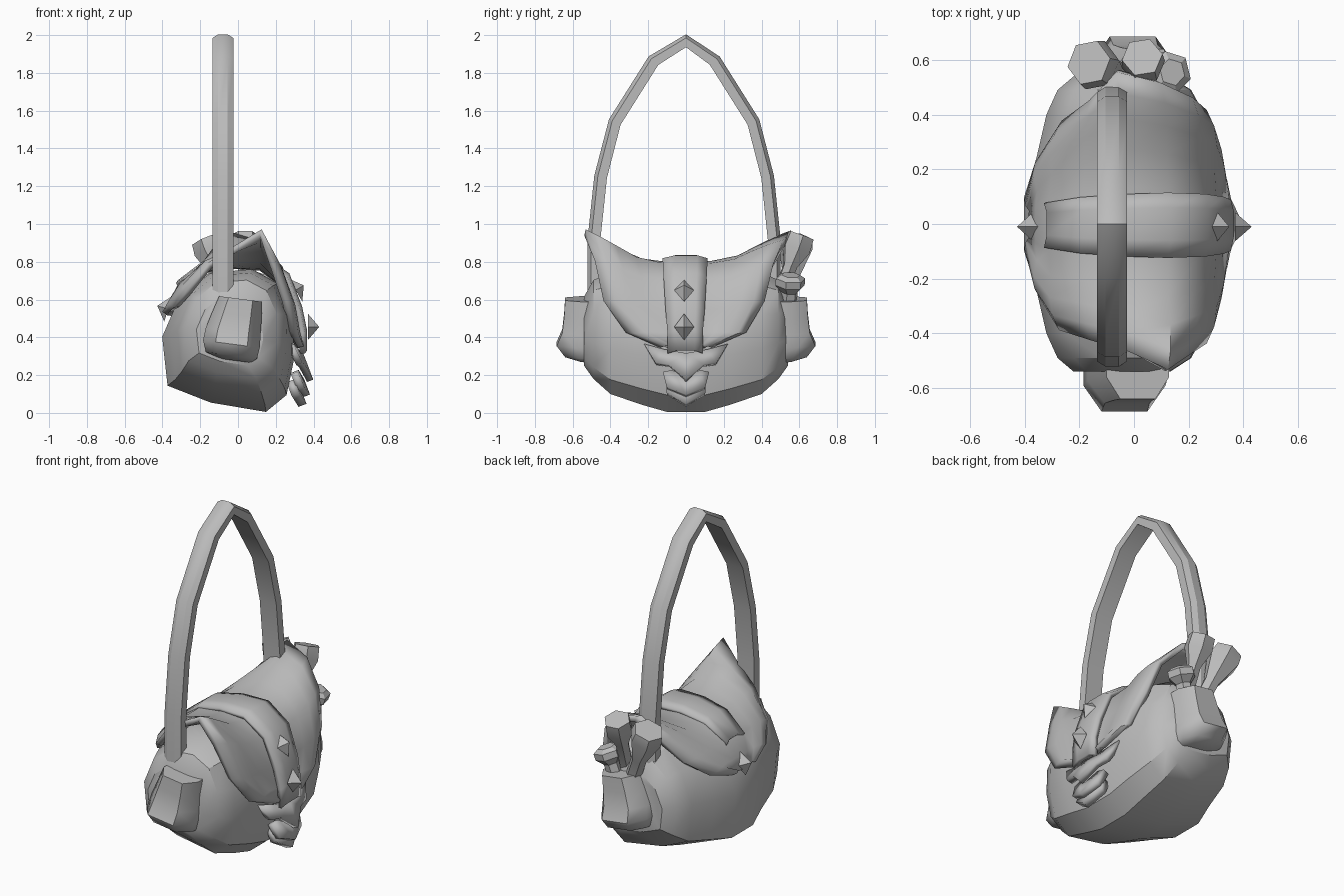
import bpy, bmesh, math
from mathutils import Vector

if "Cube" in bpy.data.objects:
    bpy.data.objects.remove(bpy.data.objects["Cube"])

grey = bpy.data.materials.new("plain grey")
grey.diffuse_color = (0.5, 0.5, 0.5, 1)
grey.use_nodes = True
grey.node_tree.nodes["Principled BSDF"].inputs["Base Color"].default_value = grey.diffuse_color


def finish(name, bm, angle=35):
    """Turn a bmesh into a named, smooth shaded object."""
    bmesh.ops.recalc_face_normals(bm, faces=bm.faces)
    me = bpy.data.meshes.new(name)
    bm.to_mesh(me)
    bm.free()
    me.materials.append(grey)
    ob = bpy.data.objects.new(name, me)
    bpy.context.collection.objects.link(ob)
    bpy.ops.object.select_all(action='DESELECT')
    ob.select_set(True)
    bpy.context.view_layer.objects.active = ob
    bpy.ops.object.shade_smooth_by_angle(angle=math.radians(angle))
    return ob


def loft(name, rings, closed=True, caps=True, angle=35):
    """Skin a list of point rings (closed) or rows (open)."""
    bm = bmesh.new()
    rows = [[bm.verts.new(p) for p in r] for r in rings]
    n = len(rows[0])
    for a, b in zip(rows, rows[1:]):
        for i in range(n if closed else n - 1):
            j = (i + 1) % n
            bm.faces.new((a[i], a[j], b[j], b[i]))
    if caps and closed:
        bm.faces.new(rows[0])
        bm.faces.new(rows[-1])
    return finish(name, bm, angle)


def thicken(ob, t):
    m = ob.modifiers.new("thickness", 'SOLIDIFY')
    m.thickness = t
    m.offset = 0


# Bag body: one cross-section, lofted lengthwise with shrinking ends
section = [(-.15, .05), (.15, .0), (.26, .09), (.3, .28), (.295, .5), (.22, .68),
           (.08, .76), (-.16, .74), (-.32, .62), (-.42, .4), (-.39, .14)]
# y, left scale, right scale, bottom, top
half_body = [(.1, .95, .99, .005, .77), (.24, .83, .96, .045, .77), (.4, .73, .88, .1, .75),
             (.49, .62, .74, .18, .71), (.54, .46, .52, .25, .62)]
body = []
for y, sl, sr, zb, zt in [(-y, *r) for y, *r in reversed(half_body)] + half_body:
    body.append([(-.05 + (x + .05) * (sl if x < -.05 else sr), y, zb + (zt - zb) * z / .77)
                 for x, z in section])
loft("bag_body", body, angle=32)

# Flap: saddle shaped sheet, (middle x, z), (front end x, y, z), (back end x, y, z)
flap_rows = [((-.37, .52), (-.365, -.1, .53), (-.365, .1, .53)),
             ((-.345, .59), (-.325, -.27, .56), (-.325, .25, .57)),
             ((-.30, .68), (-.26, -.38, .64), (-.25, .37, .66)),
             ((-.18, .76), (-.15, -.42, .78), (-.15, .45, .79)),
             ((-.02, .78), (-.01, -.47, .87), (-.06, .56, .95)),
             ((.12, .77), (.12, -.535, .955), (.09, .52, .9)),
             ((.23, .69), (.18, -.48, .8), (.2, .46, .78)),
             ((.285, .54), (.25, -.43, .59), (.25, .41, .59)),
             ((.305, .42), (.28, -.31, .43), (.28, .31, .43)),
             ((.32, .35), (.31, -.13, .36), (.31, .13, .36))]
flap = []
for (mx, mz), a, b in flap_rows:
    row = []
    out = Vector((mx + .03, 0, mz - .42)).normalized() * .018
    for v in (-1, -.86, -.7, -.5, -.25, 0, .25, .5, .7, .86, 1):
        ex, ey, ez = a if v < 0 else b
        k = abs(v) ** 2.2
        d = out if .6 < abs(v) < .9 else Vector()
        row.append((mx + (ex - mx) * k + d.x, abs(v) * ey, mz + (ez - mz) * k + d.z))
    flap.append(row)
thicken(loft("flap", flap, closed=False, angle=50), .035)

# Strap running over the middle of the flap
strap_path = [(-.31, .69), (-.18, .79), (-.03, .82), (.13, .82), (.26, .73),
              (.325, .56), (.35, .44), (.35, .33)]
strap = [[(x - .01, -w - .005, z - .015), (x, -w * .5, z), (x, w * .5, z), (x - .01, w - .005, z - .015)]
         for (x, z), w in zip(strap_path, (.08, .1, .11, .115, .11, .1, .09, .09))]
thicken(loft("closing_strap", strap, closed=False), .03)


# Pyramid studs
def stud(name, pos, normal, r, h):
    n = Vector(normal).normalized()
    side = Vector((0, 1, 0))
    up = n.cross(side)
    p = Vector(pos)
    bm = bmesh.new()
    base = [bm.verts.new(p + q) for q in (side * r * .75, up * r, -side * r * .75, -up * r)]
    tip = bm.verts.new(p + n * h)
    bm.faces.new(base)
    for i in range(4):
        bm.faces.new((base[i], base[(i + 1) % 4], tip))
    finish(name, bm, 10)


stud("upper_stud", (.305, -.01, .65), (.85, 0, .5), .07, .05)
stud("lower_stud", (.37, -.01, .455), (1, 0, 0), .07, .06)
stud("back_stud", (-.37, -.01, .55), (-1, 0, .3), .07, .06)


# Clasp: drooping wing plate and chevrons hung below it
def chevron(name, outline, x_of_z, t):
    pts = outline + [(-y, z) for y, z in reversed(outline) if y > 0]
    bm = bmesh.new()
    bm.faces.new([bm.verts.new((x_of_z(z) - abs(y) * .15, y, z)) for y, z in pts])
    bmesh.ops.triangulate(bm, faces=bm.faces)
    thicken(finish(name, bm, 20), t)


def slope(z):
    return .31 + (.36 - z) * .38


chevron("clasp_wings", [(0, .31), (.11, .33), (.22, .36), (.16, .26), (.09, .25), (0, .17)], slope, .035)
chevron("clasp_upper_chevron", [(0, .17), (.07, .22), (.12, .21), (.1, .13), (0, .09)],
        lambda z: slope(z) - .05, .04)
chevron("clasp_lower_chevron", [(0, .13), (.1, .17), (.1, .1), (0, .04)],
        lambda z: slope(z) - .09, .045)

# Carrying handle: bent band
half = [(.475, .62), (.475, .92), (.44, 1.25), (.365, 1.54), (.16, 1.865)]
path = [Vector((-.08, -y - .012, z)) for y, z in half] + [Vector((-.08, 0, 1.97))] + \
       [Vector((-.08, y - .008, z)) for y, z in reversed(half)]
rings = []
for i, p in enumerate(path):
    t = (path[min(i + 1, len(path) - 1)] - path[max(i - 1, 0)]).normalized()
    n = t.cross(Vector((1, 0, 0)))
    rings.append([p + Vector((a, 0, 0)) + n * b for a, b in
                  ((-.055, -.015), (-.025, -.034), (.025, -.034), (.055, -.015), (.055, .034), (-.055, .034))])
loft("handle", rings, angle=30)


# Side pockets: rounded pouches, (z, inner y, outer y, left x, right x)
def pocket(name, s, dx):
    rings = []
    for z, y0, y1, x0, x1 in [(.275, .48, .56, -.09, .07), (.3, .46, .64, -.17, .1),
                              (.36, .45, .685, -.185, .115), (.43, .45, .655, -.17, .12),
                              (.52, .44, .645, -.135, .125), (.605, .44, .64, -.1, .128)]:
        ym = y0 + (y1 - y0) * .6
        xm = (x0 + x1) / 2
        w = (x1 - x0) * .28
        rings.append([(x + dx, s * y, z - x * .13) for x, y in
                      ((x0, y0), (x1, y0), (x1, ym), (xm + w, y1), (xm - w, y1), (x0, ym))])
    loft(name, rings, angle=50)


pocket("front_pocket", -1, 0)
pocket("back_pocket", 1, .03)


# Flared hexagonal bottles standing in the back pocket
def bottle(name, base, top, radii):
    a, b = Vector(base), Vector(top)
    q = (b - a).to_track_quat('Z', 'Y')
    rings = [[a.lerp(b, f) + q @ Vector((r * math.cos(k * math.pi / 3), r * math.sin(k * math.pi / 3), 0))
              for k in range(6)] for f, r in radii]
    loft(name, rings, angle=30)


flare = [(0, .045), (.45, .045), (.85, .095), (1, .085)]
bottle("left_bottle", (-.01, .53, .55), (-.165, .59, .92), flare)
bottle("middle_bottle", (.05, .48, .58), (.03, .61, .94), [(0, .04), (.55, .04), (.8, .08), (1, .075)])
bottle("right_bottle", (.08, .54, .55), (.14, .555, .73), [(0, .045), (.5, .045), (.7, .08), (.9, .08), (1, .05)])
